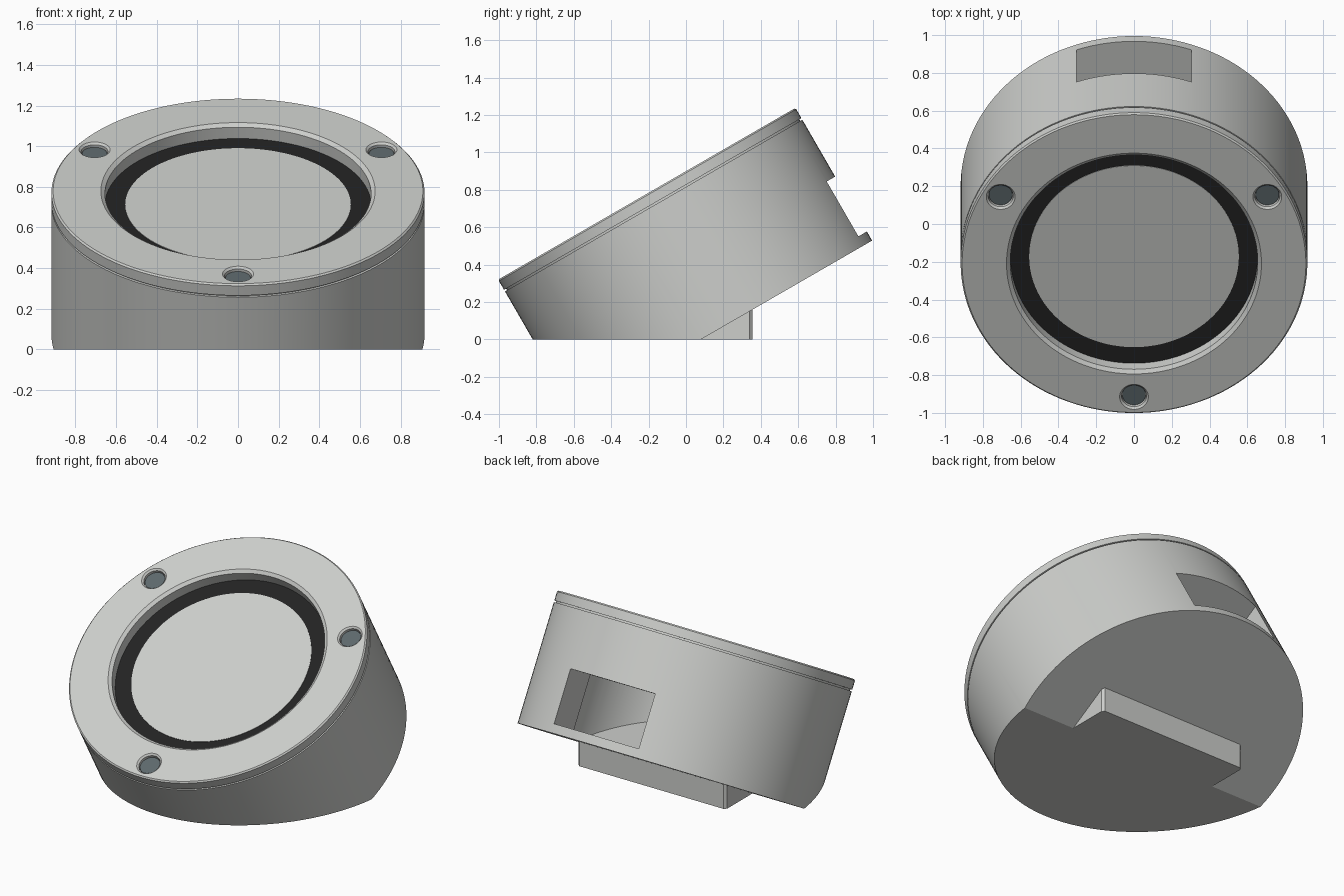
import bpy, bmesh, math
from mathutils import Matrix, Vector

if "Cube" in bpy.data.objects:
    bpy.data.objects.remove(bpy.data.objects["Cube"])

TILT = Matrix.Rotation(math.radians(30), 4, 'X') @ Matrix.Translation((0, 0.208, 0))
NORMAL = Vector((0, -0.5, 0.866025))   # axis of the tilted housing
R = 0.918


def material(name, rgb):
    m = bpy.data.materials.new(name)
    m.diffuse_color = (*rgb, 1)
    m.use_nodes = True
    m.node_tree.nodes["Principled BSDF"].inputs["Base Color"].default_value = m.diffuse_color
    return m


GREY = material("light grey", (0.61, 0.62, 0.60))
BLACK = material("black", (0.017, 0.017, 0.017))
SLATE = material("slate", (0.11, 0.14, 0.15))


def finish(name, bm, mat):
    bmesh.ops.recalc_face_normals(bm, faces=bm.faces)
    me = bpy.data.meshes.new(name)
    bm.to_mesh(me)
    bm.free()
    me.materials.append(mat)
    ob = bpy.data.objects.new(name, me)
    bpy.context.collection.objects.link(ob)
    return ob


def lathe(profile, closed=False, centre=(0, 0), steps=128):
    """Spin (radius, height) points about the tilted axis."""
    bm = bmesh.new()
    vs = [bm.verts.new((r, 0, h)) for r, h in profile]
    es = [bm.edges.new(p) for p in zip(vs, vs[1:])]
    if closed:
        es.append(bm.edges.new((vs[-1], vs[0])))
    bmesh.ops.spin(bm, geom=vs + es, cent=(0, 0, 0), axis=(0, 0, 1),
                   angle=2 * math.pi, steps=steps)
    bmesh.ops.remove_doubles(bm, verts=bm.verts, dist=1e-5)
    bm.transform(TILT @ Matrix.Translation((*centre, 0)))
    return bm


def slice_off(bm, co, no):
    """Remove everything on the positive side of a plane and cap it."""
    cut = bmesh.ops.bisect_plane(bm, geom=bm.verts[:] + bm.edges[:] + bm.faces[:],
                                 plane_co=co, plane_no=no, clear_outer=True)
    edges = [e for e in cut["geom_cut"] if isinstance(e, bmesh.types.BMEdge)]
    bmesh.ops.contextual_create(bm, geom=edges)


def subtract(ob, cutter):
    cutter.hide_render = True
    mod = ob.modifiers.new("cut", 'BOOLEAN')
    mod.operation, mod.solver, mod.object = 'DIFFERENCE', 'EXACT', cutter
    bpy.context.view_layer.objects.active = ob
    bpy.ops.object.modifier_apply(modifier=mod.name)
    bpy.data.objects.remove(cutter)


def smooth(ob):
    bpy.ops.object.select_all(action='DESELECT')
    ob.select_set(True)
    bpy.context.view_layer.objects.active = ob
    bpy.ops.object.shade_smooth_by_angle(angle=math.radians(25))


# Tilted hollow housing, cut flat where it rests on the table
bm = lathe([(0, -0.04), (R, -0.04), (R, 0.706), (0, 0.706)])
slice_off(bm, (0, 0, 0), (0, 0, -1))
housing = finish("housing", bm, GREY)

bm = lathe([(0, 0.015), (0.70, 0.015), (0.70, 0.9), (0, 0.9)])
slice_off(bm, (0, 0, 0.03), (0, 0, -1))
subtract(housing, finish("cavity_cutter", bm, GREY))

# Rear window into the cavity
bm = bmesh.new()
bmesh.ops.create_cube(bm, size=1)
bm.transform(TILT @ Matrix.Translation((0, 0.8, 0.1855))
             @ Matrix.Diagonal((0.61, 0.6, 0.339, 1)))
subtract(housing, finish("window_cutter", bm, GREY))
smooth(housing)

# Lid ring with a thin shadow groove and chamfered rims
lid = finish("lid_ring", lathe([
    (0.655, 0.70), (0.905, 0.70), (0.905, 0.716), (R, 0.716), (R, 0.771),
    (0.910, 0.779), (0.675, 0.779), (0.655, 0.764)], closed=True), GREY)

# Three countersunk screws
for i, deg in enumerate((30, 150, 270)):
    a = math.radians(deg)
    c = (0.815 * math.cos(a), 0.815 * math.sin(a))
    subtract(lid, finish("screw_hole_cutter", lathe(
        [(0, 0.74), (0.066, 0.74), (0.066, 0.769), (0.0765, 0.7791),
         (0.0765, 0.80), (0, 0.80)], centre=c, steps=48), GREY))
    smooth(finish(f"screw_{i + 1}", lathe(
        [(0, 0.735), (0.062, 0.735), (0.062, 0.757), (0, 0.757)],
        centre=c, steps=48), SLATE))
smooth(lid)

# Sunken display: black border and pale face
smooth(finish("display_border", lathe(
    [(0, 0.66), (0.705, 0.66), (0.705, 0.70), (0, 0.70)]), BLACK))
smooth(finish("display_face", lathe(
    [(0, 0.699), (0.555, 0.699), (0.555, 0.703), (0, 0.703)]), GREY))

# Wedge foot behind the flat, with trimmed rear corners
bm = bmesh.new()
outline = [(-0.535, 0.079), (0.535, 0.079), (0.535, 0.34), (0.52, 0.355),
           (-0.52, 0.355), (-0.535, 0.34)]
base = bm.faces.new([bm.verts.new((x, y, 0)) for x, y in outline])
up = bmesh.ops.extrude_face_region(bm, geom=[base])["geom"]
bmesh.ops.translate(bm, vec=(0, 0, 0.4),
                    verts=[v for v in up if isinstance(v, bmesh.types.BMVert)])
slice_off(bm, NORMAL * -0.035, NORMAL)
finish("foot", bm, GREY)
